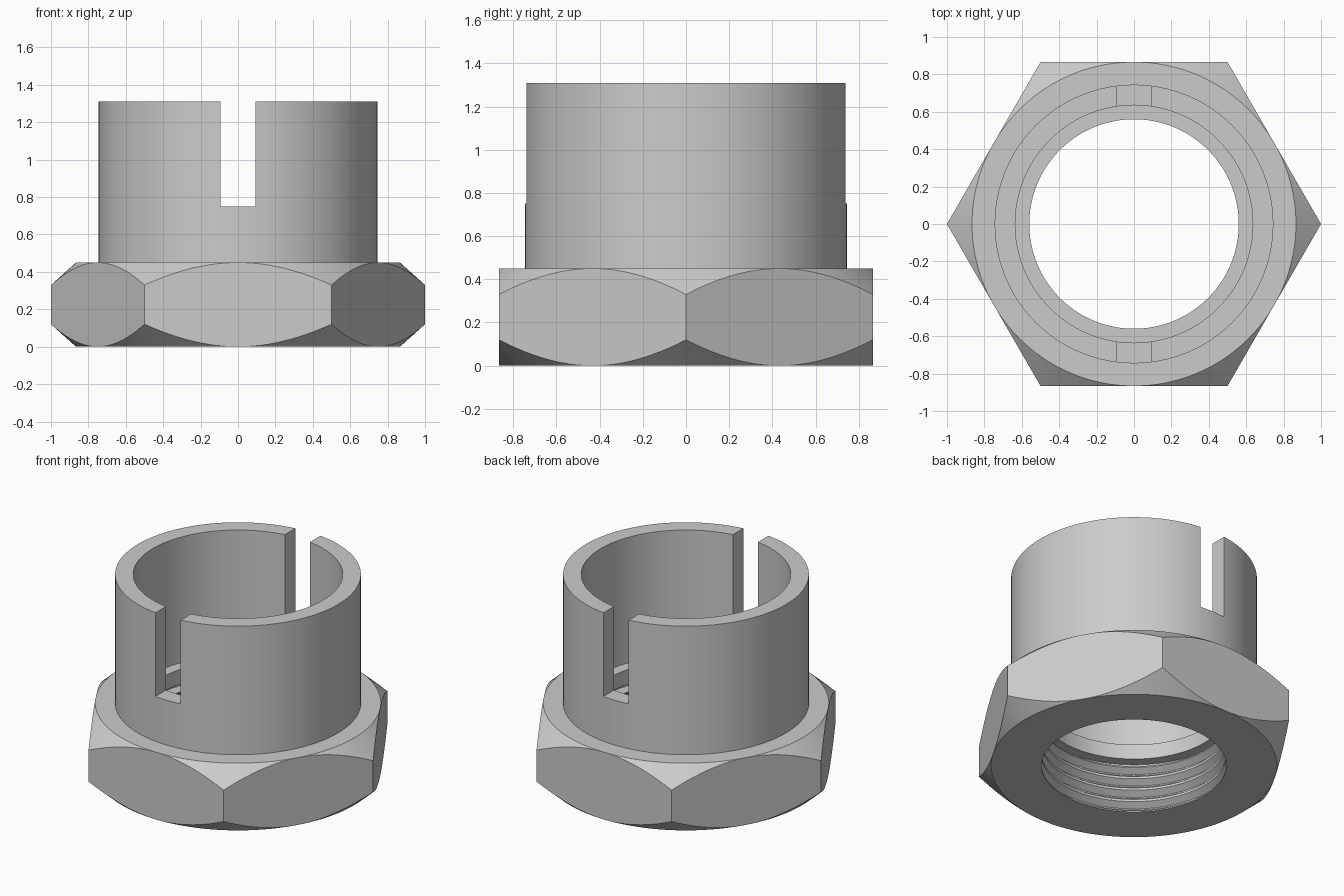
import bpy, bmesh, math
from mathutils import Matrix

cube = bpy.data.objects.get("Cube")
if cube:
    bpy.data.objects.remove(cube, do_unlink=True)

# One plain metal colour
metal = bpy.data.materials.new("grey_metal")
metal.use_nodes = True
grey = (0.6, 0.6, 0.6, 1)
metal.diffuse_color = grey
metal.node_tree.nodes["Principled BSDF"].inputs["Base Color"].default_value = grey


def make_object(name, bm):
    bmesh.ops.recalc_face_normals(bm, faces=bm.faces)
    mesh = bpy.data.meshes.new(name)
    bm.to_mesh(mesh)
    bm.free()
    mesh.materials.append(metal)
    obj = bpy.data.objects.new(name, mesh)
    bpy.context.collection.objects.link(obj)
    return obj


def lathe(name, profile, steps=144):
    """Turn a closed (radius, height) profile around z."""
    bm = bmesh.new()
    rings = []
    for i in range(steps):
        a = 2 * math.pi * i / steps
        rings.append([bm.verts.new((r * math.cos(a), r * math.sin(a), z)) for r, z in profile])
    n = len(profile)
    for i in range(steps):
        a, b = rings[i], rings[(i + 1) % steps]
        for j in range(n):
            k = (j + 1) % n
            bm.faces.new((a[j], b[j], b[k], a[k]))
    return make_object(name, bm)


def cut(target, cutter, operation):
    """Apply a boolean and remove the cutter."""
    cutter.hide_render = True
    mod = target.modifiers.new("cut", 'BOOLEAN')
    mod.operation = operation
    mod.solver = 'EXACT'
    mod.object = cutter
    bpy.ops.object.select_all(action='DESELECT')
    bpy.context.view_layer.objects.active = target
    target.select_set(True)
    bpy.ops.object.modifier_apply(modifier=mod.name)
    bpy.data.objects.remove(cutter, do_unlink=True)


# Key sizes
FLAT = math.sqrt(3) / 2
NUT_TOP, TOP = 0.45, 1.31
TUBE_OUT, TUBE_IN, BORE, ROOT, RELIEF = 0.745, 0.635, 0.56, 0.6, 0.63
SLOPE = 0.12 / (1 - FLAT)
BLANK = 1.03
drop = (BLANK - FLAT) * SLOPE
pitch, count = 0.08, 4

# Outside: chamfered flange, then sleeve, inner ledge and thread relief
profile = [
    (FLAT, 0), (BLANK, drop), (BLANK, NUT_TOP - drop), (FLAT, NUT_TOP),
    (TUBE_OUT, NUT_TOP), (TUBE_OUT, TOP), (TUBE_IN, TOP), (TUBE_IN, 0.47),
    (BORE, 0.47), (BORE, 0.37), (RELIEF, 0.37), (RELIEF, pitch * count),
]
# Threads: crests and roots down the bore
for i in range(count, 0, -1):
    z = i * pitch
    profile += [(BORE, z if i == count else z + 0.008), (BORE, z - 0.008),
                (ROOT, z - pitch * 0.45), (ROOT, z - pitch * 0.55)]
profile += [(BORE, 0.008), (BORE, 0)]

body = lathe("slotted_sleeve_nut", profile)

# Six wrench flats, with corners on the x axis
bm = bmesh.new()
turn = Matrix.Translation((0, 0, 0.7)) @ Matrix.Rotation(math.pi / 6, 4, 'Z')
bmesh.ops.create_cone(bm, cap_ends=True, segments=6, radius1=1, radius2=1, depth=2, matrix=turn)
cut(body, make_object("hex_cutter", bm), 'INTERSECT')

# Slot through the front and back of the sleeve
bm = bmesh.new()
bmesh.ops.create_cube(bm, size=1)
for v in bm.verts:
    v.co = (v.co.x * 0.186, v.co.y * 2, 0.75 if v.co.z < 0 else 1.6)
cut(body, make_object("slot_cutter", bm), 'DIFFERENCE')

bpy.ops.object.select_all(action='DESELECT')
body.select_set(True)
bpy.context.view_layer.objects.active = body
bpy.ops.object.shade_smooth_by_angle(angle=math.radians(25))
